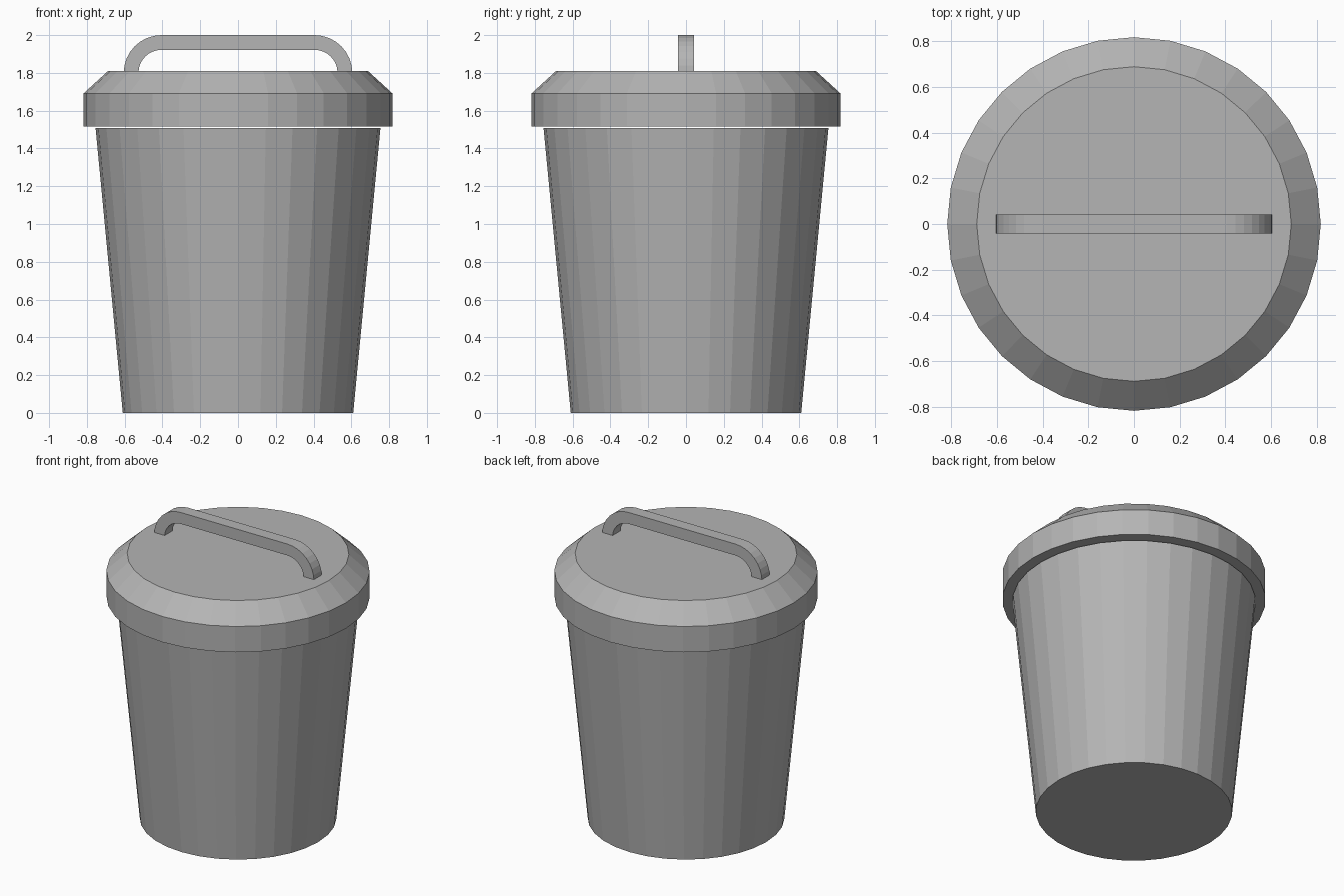
import bpy, bmesh
from math import sin, cos, pi

if "Cube" in bpy.data.objects:
    bpy.data.objects.remove(bpy.data.objects["Cube"])

SIDES = 32

# Darker grey shared by all parts
grey = bpy.data.materials.new("dark_grey")
grey.diffuse_color = (0.46, 0.46, 0.46, 1)
grey.use_nodes = True
grey.node_tree.nodes["Principled BSDF"].inputs["Base Color"].default_value = grey.diffuse_color


def finish(bm, name):
    bmesh.ops.recalc_face_normals(bm, faces=bm.faces)
    mesh = bpy.data.meshes.new(name)
    bm.to_mesh(mesh)
    bm.free()
    mesh.materials.append(grey)
    obj = bpy.data.objects.new(name, mesh)
    bpy.context.collection.objects.link(obj)
    return obj


def lathe(name, profile):
    """Closed solid of revolution from (radius, z) pairs, bottom to top."""
    bm = bmesh.new()
    rings = [[bm.verts.new((r * cos(2 * pi * i / SIDES), r * sin(2 * pi * i / SIDES), z))
              for i in range(SIDES)] for r, z in profile]
    for low, high in zip(rings, rings[1:]):
        for i in range(SIDES):
            j = (i + 1) % SIDES
            bm.faces.new((low[i], low[j], high[j], high[i]))
    bm.faces.new(rings[0][::-1])
    bm.faces.new(rings[-1])
    return finish(bm, name)


# Tapered bin body, stopping just short of the lid
lathe("bin_body", [(0.61, 0), (0.754, 1.508)])

# Lid with upright rim and bevelled shoulder
lathe("lid", [(0.817, 1.516), (0.817, 1.692), (0.688, 1.81)])

# Handle: flat bar with quarter-round ends, rectangular cross-section
STEPS, CX, CZ, HALF_Y = 8, 0.405, 1.8, 0.042
OUTER, INNER = 0.2, 0.122
bm = bmesh.new()
sections = []
for side in (1, -1):
    steps = range(STEPS + 1) if side == 1 else range(STEPS, -1, -1)
    for s in steps:
        a = s / STEPS * pi / 2
        sections.append([bm.verts.new((side * (CX + r * cos(a)), y, CZ + r * sin(a)))
                         for r, y in ((OUTER, -HALF_Y), (OUTER, HALF_Y),
                                      (INNER, HALF_Y), (INNER, -HALF_Y))])
for a, b in zip(sections, sections[1:]):
    for i in range(4):
        j = (i + 1) % 4
        bm.faces.new((a[i], a[j], b[j], b[i]))
bm.faces.new(sections[0])
bm.faces.new(sections[-1])
finish(bm, "lid_handle")
